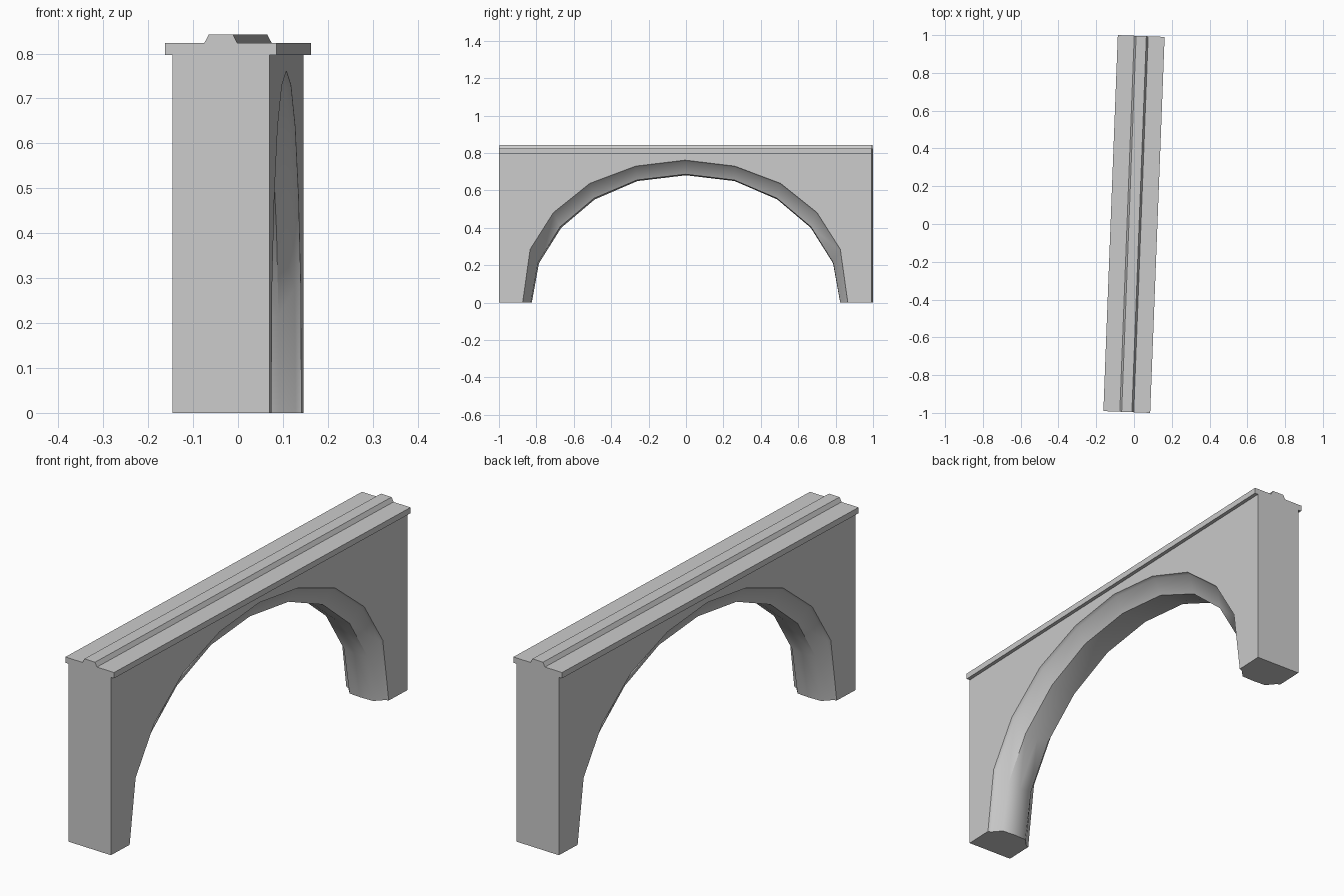
import bpy, bmesh, math

if "Cube" in bpy.data.objects:
    bpy.data.objects.remove(bpy.data.objects["Cube"])

TILT = math.radians(-2.2)   # whole bridge is turned slightly in plan
HALF = 0.996                # half length


def make(name, bm):
    bmesh.ops.remove_doubles(bm, verts=bm.verts, dist=1e-5)
    bmesh.ops.recalc_face_normals(bm, faces=bm.faces)
    me = bpy.data.meshes.new(name)
    bm.to_mesh(me)
    bm.free()
    ob = bpy.data.objects.new(name, me)
    bpy.context.collection.objects.link(ob)
    ob.rotation_euler.z = TILT
    return ob


def mirrored(half):
    # Complete a half curve running from the positive end to the centre
    return half + [(-a, b) for a, b in reversed(half[:-1])]


# Arch wall: soffit lofted between the face curve and the inner curve
face_curve = mirrored([(0.87, 0), (0.83, 0.285), (0.705, 0.482),
                       (0.51, 0.638), (0.265, 0.73), (0, 0.762)])
inner_curve = mirrored([(0.825, 0), (0.787, 0.21), (0.668, 0.40),
                        (0.488, 0.552), (0.26, 0.65), (0, 0.681)])
section = mirrored([(0.108, 0), (0.095, 0.08), (0.06, 0.93), (0, 1)])  # x, depth
TOP = 0.797

bm = bmesh.new()
grid = []
for x, t in section:
    grid.append([bm.verts.new((x, a[0] + (b[0] - a[0]) * t, a[1] + (b[1] - a[1]) * t))
                 for a, b in zip(face_curve, inner_curve)])
for r0, r1 in zip(grid, grid[1:]):
    for j in range(len(r0) - 1):
        bm.faces.new((r0[j], r0[j + 1], r1[j + 1], r1[j]))
corners = []
for x in (section[0][0], section[-1][0]):
    corners.append([bm.verts.new((x, y, z)) for y, z in
                    ((-HALF, 0), (-HALF, TOP), (HALF, TOP), (HALF, 0))])
a, b = corners
for i in range(3):                      # ends and top
    bm.faces.new((a[i], a[i + 1], b[i + 1], b[i]))
bm.faces.new(grid[0] + a)               # side faces
bm.faces.new(grid[-1] + b)
bm.faces.new([r[0] for r in grid] + [b[3], a[3]])    # feet
bm.faces.new([r[-1] for r in grid] + [b[0], a[0]])
wall = make("arch_wall", bm)
bpy.context.view_layer.objects.active = wall
wall.select_set(True)
bpy.ops.object.shade_smooth_by_angle(angle=math.radians(52))


# Coping slab and raised ridge: profiles extruded along the length
def extruded(name, profile):
    bm = bmesh.new()
    ends = [[bm.verts.new((x, y, z)) for x, z in profile] for y in (-HALF, HALF)]
    n = len(profile)
    for e in ends:
        bm.faces.new(e)
    for i in range(n):
        k = (i + 1) % n
        bm.faces.new((ends[0][i], ends[0][k], ends[1][k], ends[1][i]))
    return make(name, bm)


extruded("coping_with_ridge", [(-0.124, 0.797), (0.124, 0.797), (0.124, 0.823),
                               (0.037, 0.823), (0.027, 0.842), (-0.027, 0.842),
                               (-0.037, 0.823), (-0.124, 0.823)])
